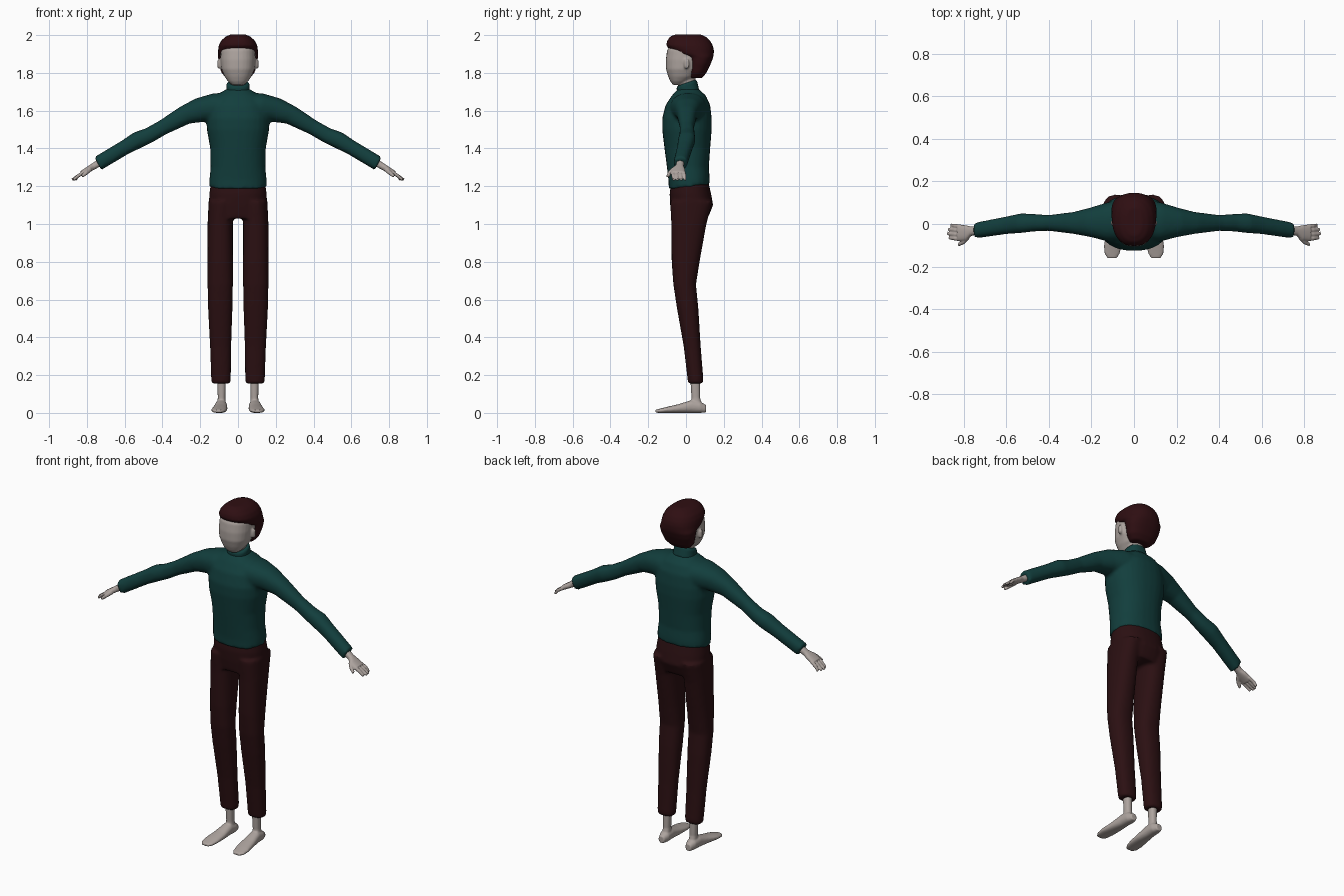
import bpy, bmesh, math
from mathutils import Vector


def material(name, rgb):
    m = bpy.data.materials.new(name)
    m.diffuse_color = (*rgb, 1)
    return m


SKIN = material("pale skin", (0.42, 0.37, 0.345))
TEAL = material("teal knit", (0.006, 0.048, 0.046))
MAROON = material("maroon cloth", (0.024, 0.005, 0.006))
HAIR = material("dark red hair", (0.028, 0.0045, 0.006))


def add_loft(bm, axis, rings, sign=1, power=2.3, n=28):
    """Closed tube through rings (x, y, z, half_u, half_v[, tilt])."""
    loops = []
    for x, y, z, a, b, *t in rings:
        t = t[0] if t else 0
        u, v = {"z": (Vector((1, 0, 0)), Vector((0, 1, t))),
                "x": (Vector((0, 1, 0)), Vector((t, 0, 1)).normalized()),
                "y": (Vector((1, 0, 0)), Vector((0, 0, 1)))}[axis]
        loop = []
        for i in range(n):
            w = 2 * math.pi * i / n
            c, s = math.cos(w), math.sin(w)
            p = (Vector((x, y, z))
                 + u * a * math.copysign(abs(c) ** (2 / power), c)
                 + v * b * math.copysign(abs(s) ** (2 / power), s))
            loop.append(bm.verts.new((p.x * sign, p.y, p.z)))
        loops.append(loop)
    for l0, l1 in zip(loops, loops[1:]):
        for i in range(n):
            j = (i + 1) % n
            bm.faces.new((l0[i], l0[j], l1[j], l1[i]))
    bm.faces.new(loops[0][::-1])
    bm.faces.new(loops[-1])


def build(name, mat, parts, voxel=0.01, smooth=3):
    """parts: (axis, rings, paired); paired parts are made on both sides."""
    bm = bmesh.new()
    for axis, rings, paired in parts:
        for sign in ((1, -1) if paired else (1,)):
            add_loft(bm, axis, rings, sign)
    bmesh.ops.recalc_face_normals(bm, faces=bm.faces)
    me = bpy.data.meshes.new(name)
    bm.to_mesh(me)
    bm.free()
    me.materials.append(mat)
    ob = bpy.data.objects.new(name, me)
    bpy.context.collection.objects.link(ob)
    # Fuse overlapping parts into one soft skin
    r = ob.modifiers.new("fuse", "REMESH")
    r.mode = "VOXEL"
    r.voxel_size = voxel
    r.use_smooth_shade = True
    if smooth:
        s = ob.modifiers.new("soften", "SMOOTH")
        s.factor = 0.5
        s.iterations = smooth
    return ob


def span(z, y0, y1, half):
    """Horizontal ring given its front and back y."""
    return (0, (y0 + y1) / 2, z, half, (y1 - y0) / 2)


# Sweater: torso and sleeves
torso = [(0, .017, 1.197, .152, .108, .12), (0, .016, 1.24, .151, .109, .06),
         (0, .01, 1.30, .145, .111), (0, .007, 1.40, .147, .121),
         (0, .005, 1.50, .165, .131), (0, .005, 1.56, .167, .131),
         (0, .010, 1.63, .155, .118), (0, .015, 1.68, .118, .09),
         (0, .012, 1.715, .06, .055)]
sleeve = [(.05, .015, 1.612, .10, .085, 0), (.12, .01, 1.614, .093, .078, .2),
          (.20, .008, 1.603, .070, .066, .4), (.28, .005, 1.577, .052, .051, .53),
          (.40, .005, 1.510, .037, .040, .53), (.47, .006, 1.470, .041, .041, .53),
          (.53, .004, 1.445, .046, .045, .53), (.60, -.006, 1.405, .041, .039, .53),
          (.742, -.03, 1.320, .037, .039, .53)]
build("sweater", TEAL, [("z", torso, False), ("x", sleeve, True)])

# Rolled collar, higher at the back
collar = [(0, .012, 1.69, .064, .058, .35), (0, .008, 1.715, .062, .056, .35),
          (0, .004, 1.74, .061, .054, .35), (0, .003, 1.748, .054, .048, .35)]
build("collar", TEAL, [("z", collar, False)], .006, 2)

# Trousers: hips and legs
hips = [(0, .02, 1.225, .143, .098), (0, .023, 1.16, .152, .110),
        (0, .03, 1.10, .154, .114), (0, .02, 1.03, .145, .095)]
leg = [(.09, .028, 1.12, .066, .112), (.094, .015, 1.0, .067, .093),
       (.094, -.002, .8, .067, .074), (.094, -.007, .68, .067, .060),
       (.094, .008, .56, .065, .057), (.092, .033, .35, .056, .045),
       (.09, .05, .18, .052, .042), (.09, .05, .155, .049, .039)]
build("trousers", MAROON, [("z", hips, False), ("z", leg, True)])

# Bare feet and ankles
ankle = [(.087, .06, .015, .026, .032), (.087, .052, .08, .02, .023),
         (.087, .048, .21, .024, .027)]
foot = [(.088, .106, .022, .018, .02), (.088, .075, .030, .030, .03),
        (.09, .03, .034, .032, .034), (.094, -.04, .023, .038, .023),
        (.1, -.1, .016, .041, .016), (.103, -.14, .011, .036, .011),
        (.103, -.161, .009, .022, .008)]
build("feet", SKIN, [("z", ankle, True), ("y", foot, True)], .005, 2)

# Hands: palm, four fingers and a thumb
palm = [(.72, -.028, 1.332, .020, .020, .53), (.765, -.034, 1.305, .021, .017, .53),
        (.79, -.042, 1.290, .036, .016, .53), (.828, -.042, 1.268, .039, .013, .53)]
parts = [("x", palm, True)]
for i, reach in enumerate((.862, .874, .878, .870)):
    y = -.012 - .020 * i
    parts.append(("x", [(.815, y, 1.274, .0095, .0095, .53),
                        (.845, y + .004, 1.256, .009, .009, .53),
                        (reach, y + .007, 1.234, .007, .007, .53)], True))
parts.append(("x", [(.778, -.06, 1.293, .013, .012, .53),
                    (.80, -.084, 1.274, .011, .011, .53),
                    (.826, -.097, 1.252, .008, .008, .53)], True))
build("hands", SKIN, parts, .004, 1)

# Head, neck and ears
skull = [span(1.735, -.068, -.02, .03), span(1.755, -.083, .01, .053),
         span(1.78, -.094, .05, .071), span(1.82, -.106, .08, .088),
         span(1.87, -.107, .10, .093), span(1.92, -.100, .11, .092),
         span(1.955, -.080, .09, .075), span(1.975, -.05, .06, .05)]
neck = [(0, .012, 1.69, .045, .042), (0, .004, 1.80, .045, .045)]
ear = [(.088, .0, 1.846, .012, .022), (.102, .004, 1.847, .014, .026),
       (.108, .007, 1.848, .010, .020)]
build("head", SKIN, [("z", skull, False), ("z", neck, False), ("x", ear, True)], .006)

# Hair: back and sides, then the fringe overhanging the brow
hair = [span(1.772, .015, .085, .062), span(1.80, .012, .108, .088),
        span(1.85, .012, .132, .102), span(1.885, .0, .145, .106),
        span(1.90, -.055, .147, .106), span(1.925, -.088, .147, .105),
        span(1.945, -.105, .142, .102), span(1.97, -.100, .128, .090),
        span(1.992, -.085, .105, .066), span(2.004, -.055, .075, .038)]
build("hair", HAIR, [("z", hair, False)], .007)
